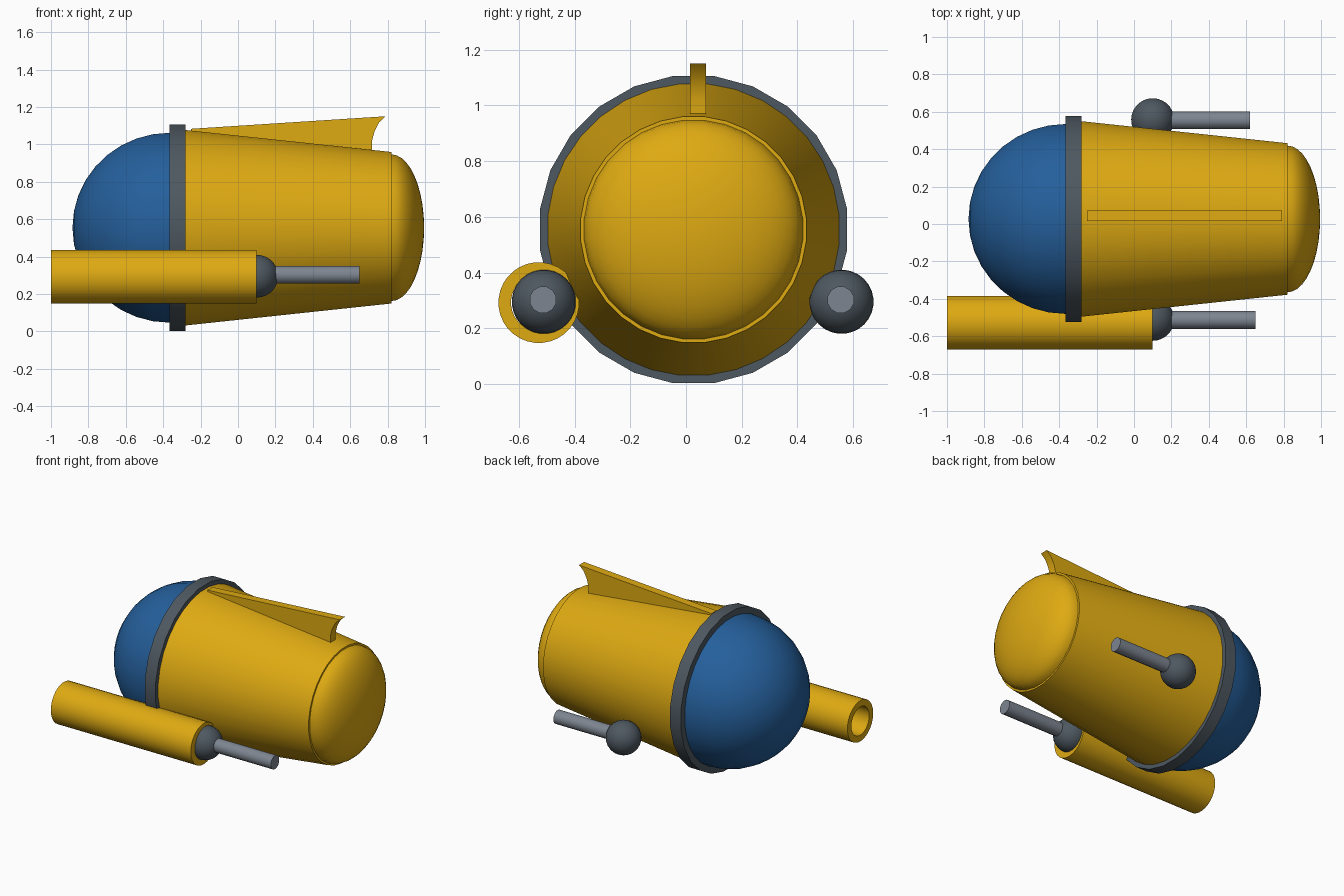
import bpy, bmesh
from math import cos, sin, pi, radians

cube = bpy.data.objects.get("Cube")
if cube:
    bpy.data.objects.remove(cube, do_unlink=True)


def material(name, rgb):
    m = bpy.data.materials.new(name)
    m.use_nodes = True
    m.diffuse_color = (*rgb, 1)
    bsdf = next(n for n in m.node_tree.nodes if n.type == 'BSDF_PRINCIPLED')
    bsdf.inputs["Base Color"].default_value = (*rgb, 1)
    return m


yellow = material("yellow", (0.73, 0.40, 0.006))
blue = material("blue", (0.018, 0.115, 0.33))
dark = material("dark grey", (0.076, 0.098, 0.118))
steel = material("light grey", (0.205, 0.235, 0.28))


def finish(name, bm, mat):
    bmesh.ops.remove_doubles(bm, verts=bm.verts[:], dist=1e-5)
    bmesh.ops.recalc_face_normals(bm, faces=bm.faces[:])
    me = bpy.data.meshes.new(name)
    bm.to_mesh(me)
    bm.free()
    me.materials.append(mat)
    me.shade_smooth()
    me.set_sharp_from_angle(angle=radians(32))
    ob = bpy.data.objects.new(name, me)
    bpy.context.scene.collection.objects.link(ob)
    return ob


def lathe(name, profile, y, z, mat, sides=24, closed=False):
    """Spin (x, radius) points around an axis parallel to x."""
    bm = bmesh.new()
    rings = []
    for x, r in profile:
        angles = [2 * pi * (i + 0.5) / sides for i in range(sides)]
        rings.append([bm.verts.new((x, y + r * cos(a), z + r * sin(a)))
                      for a in angles] if r > 1e-6
                     else [bm.verts.new((x, y, z))] * sides)
    pairs = list(zip(rings, rings[1:]))
    if closed:
        pairs.append((rings[-1], rings[0]))
    for a, b in pairs:
        for i in range(sides):
            j = (i + 1) % sides
            corners = list(dict.fromkeys((a[i], a[j], b[j], b[i])))
            bm.faces.new(corners)
    return finish(name, bm, mat)


def arc(cx, rx, r, start, end, steps):
    """Elliptical (x, radius) arc, angles in degrees from +x."""
    pts = []
    for i in range(steps + 1):
        a = radians(start + (end - start) * i / steps)
        pts.append((cx + rx * cos(a), r * sin(a)))
    return pts


def cylinder(name, x0, x1, r, y, z, mat, sides=24):
    return lathe(name, [(x0, 0), (x0, r), (x1, r), (x1, 0)], y, z, mat, sides)


AY, AZ = 0.027, 0.554

# Main hull: tapered body, band, rear dome and rounded nose
lathe("body", [(-0.30, 0), (-0.30, 0.527), (0.82, 0.407), (0.82, 0)],
      AY, AZ, yellow, 32)
cylinder("band", -0.365, -0.28, 0.556, AY, AZ, dark)
lathe("rear_dome", [(-0.365, 0)] + arc(-0.365, 0.52, 0.51, 90, 180, 9),
      AY, AZ, blue, 32)
lathe("nose", [(0.82, 0)] + arc(0.82, 0.175, 0.394, 90, 0, 10),
      AY, AZ, yellow, 32)

# Hollow launcher tube on the right side
lathe("launcher_tube", [(-1, 0.1), (-1, 0.145), (0.1, 0.145), (0.1, 0.1)],
      -0.528, 0.292, yellow, 32, closed=True)

# Ball joints with rods, one per side
for side, y, tip in (("right", -0.51, 0.65), ("left", 0.558, 0.62)):
    lathe(side + "_ball", arc(0.1, 0.115, 0.115, 0, 180, 14),
          y, 0.295, dark, 28)
    cylinder(side + "_rod", 0.15, tip, 0.049, y - 0.003, 0.302, steel, 12)

# Dorsal fin with a concave trailing edge
outline = [(-0.25, 1.04), (-0.25, 1.083), (0.79, 1.15), (0.755, 1.118),
           (0.73, 1.07), (0.717, 1.02), (0.718, 0.94)]
bm = bmesh.new()
face = bm.faces.new([bm.verts.new((x, 0.015, z)) for x, z in outline])
extruded = bmesh.ops.extrude_face_region(bm, geom=[face], use_keep_orig=True)
moved = [v for v in extruded["geom"] if isinstance(v, bmesh.types.BMVert)]
bmesh.ops.translate(bm, verts=moved, vec=(0, 0.057, 0))
finish("fin", bm, yellow)
